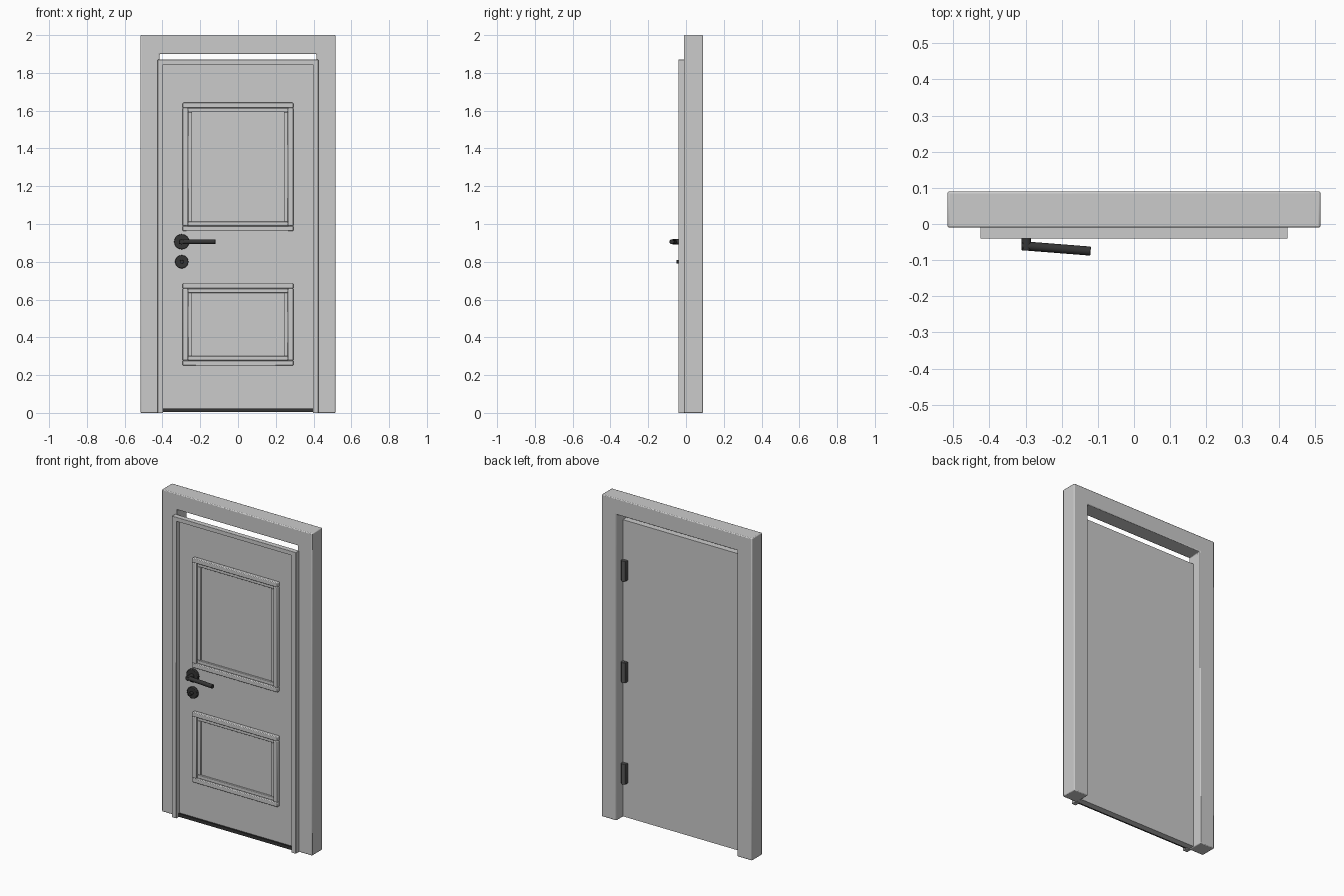
import bpy, bmesh, math
from mathutils import Vector

if "Cube" in bpy.data.objects:
    bpy.data.objects.remove(bpy.data.objects["Cube"])


def material(name, v):
    m = bpy.data.materials.new(name)
    m.diffuse_color = (v, v, v, 1)
    m.use_nodes = True
    m.node_tree.nodes["Principled BSDF"].inputs["Base Color"].default_value = m.diffuse_color
    return m


black = material("black_metal", 0.035)
steel = material("dark_steel", 0.10)


def finish(name, bm, mat=None, bevel=0, segments=2):
    bmesh.ops.recalc_face_normals(bm, faces=bm.faces)
    me = bpy.data.meshes.new(name)
    bm.to_mesh(me)
    bm.free()
    ob = bpy.data.objects.new(name, me)
    bpy.context.collection.objects.link(ob)
    if mat:
        me.materials.append(mat)
    if bevel:
        b = ob.modifiers.new("bevel", 'BEVEL')
        b.width, b.segments, b.limit_method = bevel, segments, 'ANGLE'
    bpy.context.view_layer.objects.active = ob
    ob.select_set(True)
    bpy.ops.object.shade_smooth_by_angle(angle=math.radians(35))
    ob.select_set(False)
    return ob


def box(name, x0, x1, y0, y1, z0, z1, mat=None, bevel=0):
    bm = bmesh.new()
    bmesh.ops.create_cube(bm, size=1)
    for v in bm.verts:
        v.co = Vector(((x0 + x1) / 2 + v.co.x * (x1 - x0),
                       (y0 + y1) / 2 + v.co.y * (y1 - y0),
                       (z0 + z1) / 2 + v.co.z * (z1 - z0)))
    return finish(name, bm, mat, bevel)


def portal(name, outer, inner, top, head, y0, y1, bevel):
    """Upside-down U profile extruded through the wall depth."""
    pts = [(-outer, 0), (-outer, top), (outer, top), (outer, 0),
           (inner, 0), (inner, head), (-inner, head), (-inner, 0)]
    bm = bmesh.new()
    face = bm.faces.new([bm.verts.new((x, y0, z)) for x, z in pts])
    ext = bmesh.ops.extrude_face_region(bm, geom=[face])
    moved = [g for g in ext["geom"] if isinstance(g, bmesh.types.BMVert)]
    bmesh.ops.translate(bm, verts=moved, vec=(0, y1 - y0, 0))
    return finish(name, bm, None, bevel)


def rod(name, a, b, r, mat, bevel=0, sides=32):
    a, b = Vector(a), Vector(b)
    bm = bmesh.new()
    bmesh.ops.create_cone(bm, cap_ends=True, segments=sides, radius1=r,
                          radius2=r, depth=(b - a).length)
    bm.transform((b - a).to_track_quat('Z', 'Y').to_matrix().to_4x4())
    bmesh.ops.translate(bm, verts=bm.verts, vec=(a + b) / 2)
    return finish(name, bm, mat, bevel)


def trim(name, hx, z0, z1, w, y0, y1, bevel):
    """Rectangular moulding: full-width rails with stiles between."""
    box(name + "_bottom", -hx, hx, y0, y1, z0, z0 + w, None, bevel)
    box(name + "_top", -hx, hx, y0, y1, z1 - w, z1, None, bevel)
    for side, s in (("left", -1), ("right", 1)):
        xs = sorted((s * hx, s * (hx - w)))
        box(name + "_" + side, xs[0], xs[1], y0, y1, z0 + w, z1 - w, None, bevel)


# Outer frame, stop and door leaf
portal("door_frame", 0.516, 0.415, 2.0, 1.90, -0.01, 0.09, 0.005)
portal("door_stop", 0.425, 0.396, 1.87, 1.845, -0.04, -0.008, 0.001)
box("door_leaf", -0.414, 0.414, -0.01, 0.028, 0.004, 1.846)
box("bottom_seal", -0.396, 0.396, -0.02, -0.008, 0.004, 0.024, black)

# Raised panels with stepped mouldings
for name, z0, z1 in (("upper_panel", 0.962, 1.642), ("lower_panel", 0.25, 0.686)):
    trim(name + "_moulding", 0.293, z0, z1, 0.028, -0.032, -0.008, 0.004)
    trim(name + "_inner_trim", 0.265, z0 + 0.028, z1 - 0.028, 0.022, -0.021, -0.008, 0.003)

# Lever handle
hx, hz = -0.298, 0.906
rod("handle_rosette", (hx, -0.009, hz), (hx, -0.026, hz), 0.04, black, 0.003)
rod("handle_neck", (hx, -0.02, hz), (hx, -0.073, hz), 0.0135, black, 0.002)
rod("handle_lever", (hx - 0.013, -0.060, hz), (-0.12, -0.075, hz), 0.0125, black, 0.002)

# Lock escutcheon and cylinder
rod("lock_rosette", (hx, -0.009, 0.80), (hx, -0.026, 0.80), 0.035, black, 0.003)
rod("lock_cylinder", (hx, -0.02, 0.80), (hx, -0.049, 0.80), 0.010, black, 0.001)

# Hinges on the back, right jamb
for i, z in enumerate((0.28, 0.91, 1.54)):
    box(f"hinge_plate_{i + 1}", 0.380, 0.4155, 0.027, 0.045, z - 0.062, z + 0.062, steel, 0.002)
    rod(f"hinge_pin_{i + 1}", (0.397, 0.045, z - 0.064), (0.397, 0.045, z + 0.064), 0.012, steel, 0.002, 20)
